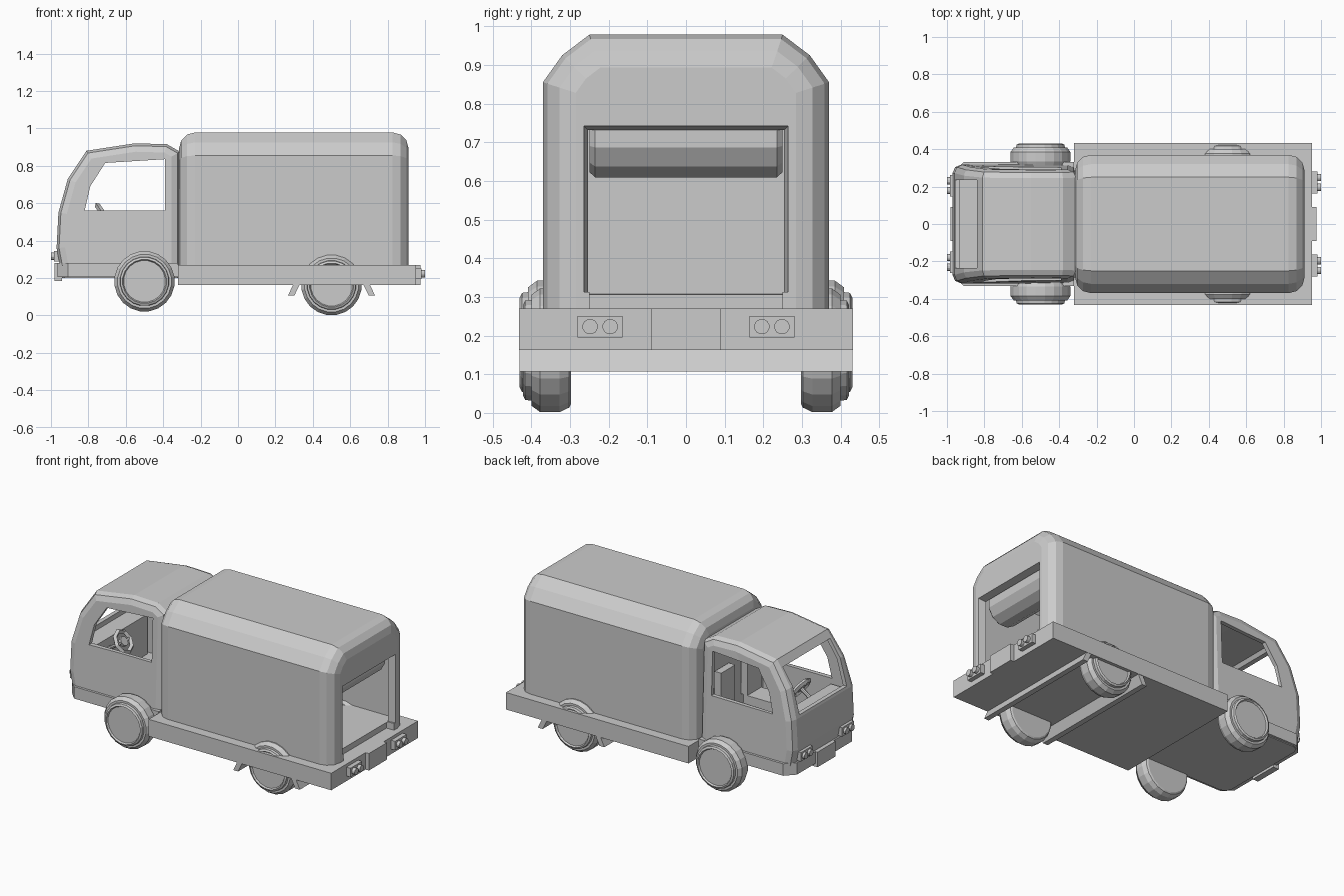
import bpy, bmesh, math
from mathutils import Vector

if "Cube" in bpy.data.objects:
    bpy.data.objects.remove(bpy.data.objects["Cube"])


def finish(bm, name):
    bmesh.ops.recalc_face_normals(bm, faces=bm.faces)
    me = bpy.data.meshes.new(name)
    bm.to_mesh(me)
    bm.free()
    ob = bpy.data.objects.new(name, me)
    bpy.context.collection.objects.link(ob)
    return ob


def prism(name, prof, axis, t0, t1, bevel=0, seg=2, shape=None):
    """Extrude a 2D profile along an axis; optionally round the end outlines."""
    put = {'x': lambda a, b, t: (t, a, b),
           'y': lambda a, b, t: (a, t, b),
           'z': lambda a, b, t: (a, b, t)}[axis]
    bm = bmesh.new()
    rings = [[bm.verts.new(put(a, b, t)) for a, b in prof] for t in (t0, t1)]
    n = len(prof)
    for r in rings:
        bm.faces.new(r)
    for i in range(n):
        j = (i + 1) % n
        bm.faces.new((rings[0][i], rings[0][j], rings[1][j], rings[1][i]))
    if bevel:
        low = min(p[1] for p in prof)
        edges = []
        for r in rings:
            for i in range(n):
                a, b = r[i], r[(i + 1) % n]
                if max(a.co.z, b.co.z) > low + 1e-4:
                    edges.append(bm.edges.get((a, b)))
        bmesh.ops.recalc_face_normals(bm, faces=bm.faces)
        bmesh.ops.bevel(bm, geom=edges, offset=bevel, segments=seg, profile=0.5,
                        affect='EDGES', clamp_overlap=True)
    if shape:
        for v in bm.verts:
            shape(v.co)
    return finish(bm, name)


def box(name, x0, x1, y0, y1, z0, z1):
    return prism(name, [(x0, y0), (x1, y0), (x1, y1), (x0, y1)], 'z', z0, z1)


def lathe(name, prof, centre, axis, n):
    """Rings of (radius, offset) round the x or y axis, capped at both ends."""
    bm = bmesh.new()
    rings = []
    for r, t in prof:
        ring = []
        for k in range(n):
            a = 2 * math.pi * (k + 0.5) / n
            c, s = r * math.cos(a), r * math.sin(a)
            off = (c, t, s) if axis == 'y' else (t, c, s)
            ring.append(bm.verts.new(Vector(centre) + Vector(off)))
        rings.append(ring)
    for p, q in zip(rings, rings[1:]):
        for k in range(n):
            bm.faces.new((p[k], p[(k + 1) % n], q[(k + 1) % n], q[k]))
    bm.faces.new(rings[0])
    bm.faces.new(rings[-1])
    return finish(bm, name)


def apply(ob, mod):
    bpy.context.view_layer.objects.active = ob
    bpy.ops.object.modifier_apply(modifier=mod.name)


def hollow(ob, thickness):
    m = ob.modifiers.new("shell", 'SOLIDIFY')
    m.thickness, m.offset, m.use_even_offset = thickness, -1, True
    apply(ob, m)


def cut(ob, cutter):
    m = ob.modifiers.new("cut", 'BOOLEAN')
    m.operation, m.solver, m.object = 'DIFFERENCE', 'EXACT', cutter
    apply(ob, m)
    bpy.data.objects.remove(cutter)


# cab shell with tapered upper sides and open windows
def taper(co):
    if co.z > 0.55:
        co.y *= 1 - 0.1 * (co.z - 0.55) / 0.37


cab_side = [(-0.94, 0.2), (-0.97, 0.36), (-0.96, 0.55), (-0.91, 0.73), (-0.81, 0.88),
            (-0.55, 0.92), (-0.38, 0.915), (-0.31, 0.875), (-0.31, 0.2)]
cab = prism("cab", cab_side, 'y', -0.317, 0.317, 0.045, 2, taper)
hollow(cab, 0.025)
cut(cab, prism("side_window_cutter", [(-0.82, 0.56), (-0.79, 0.69), (-0.71, 0.815),
                                      (-0.39, 0.835), (-0.39, 0.56)], 'y', -0.5, 0.5))
cut(cab, box("windscreen_cutter", -1.1, -0.8, -0.235, 0.235, 0.565, 0.835))

# bumper belt around the cab
prism("bumper_belt", [(-0.965, -0.275), (-0.91, -0.332), (-0.32, -0.332), (-0.32, 0.332),
                      (-0.91, 0.332), (-0.965, 0.275)], 'z', 0.205, 0.28)

# cab interior
box("dashboard", -0.935, -0.82, -0.27, 0.27, 0.23, 0.53)
for s, side in ((-1, "left"), (1, "right")):
    y0, y1 = sorted((s * 0.06, s * 0.2))
    box(side + "_seat_cushion", -0.56, -0.36, y0, y1, 0.22, 0.42)
    box(side + "_seat_back", -0.385, -0.34, y0, y1, 0.42, 0.66)
wheel_pos, tilt = Vector((-0.715, -0.12, 0.535)), math.radians(55)
bpy.ops.mesh.primitive_torus_add(major_segments=8, minor_segments=4, major_radius=0.065,
                                 minor_radius=0.015, location=wheel_pos, rotation=(0, tilt, 0))
bpy.context.object.name = "steering_wheel"
axis = Vector((math.sin(tilt), 0, math.cos(tilt)))
for name, r, d, shift in (("steering_hub", 0.03, 0.02, 0), ("steering_column", 0.012, 0.16, -0.08)):
    bpy.ops.mesh.primitive_cylinder_add(vertices=8, radius=r, depth=d,
                                        location=wheel_pos + axis * shift, rotation=(0, tilt, 0))
    bpy.context.object.name = name
bpy.ops.mesh.primitive_cube_add(size=1, location=wheel_pos, rotation=(0, tilt, 0),
                                scale=(0.012, 0.13, 0.01))
bpy.context.object.name = "steering_spoke"

# cargo body, hollow, with a tapered rear doorway
half = [(0.37, 0.265), (0.37, 0.855), (0.32, 0.925), (0.25, 0.978)]
cargo = prism("cargo_body", half + [(-a, b) for a, b in reversed(half)], 'x',
              -0.315, 0.912, 0.085, 3)
hollow(cargo, 0.045)


def flare(co):
    if co.x < 0.9:
        co.y *= 0.25 / 0.265
        if co.z > 0.5:
            co.z -= 0.015


cut(cargo, prism("doorway_cutter", [(-0.265, 0.312), (0.265, 0.312), (0.265, 0.743),
                                    (-0.265, 0.743)], 'x', 0.85, 0.915, shape=flare))
cut(cargo, box("sill_cutter", 0.86, 0.95, -0.25, 0.25, 0.2, 0.32))

# rolled door inside the doorway
lathe("rolled_door", [(0.095, -0.25), (0.11, -0.235), (0.11, 0.235), (0.095, 0.25)],
      (0.755, 0, 0.715), 'y', 12)

# flat bed and the slanted cross bars under it
box("bed", -0.32, 0.952, -0.432, 0.432, 0.163, 0.27)
for s, end in ((-1, "front"), (1, "rear")):
    bar = [(0.17, 0.165), (0.205, 0.165), (0.232, 0.107), (0.198, 0.107)]
    prism(end + "_cross_bar", [(0.5 + s * a, b) for a, b in bar], 'y', -0.43, 0.43)

# wheels
tyre = [(0.14, 0.305), (0.15, 0.31), (0.162, 0.335), (0.162, 0.385), (0.145, 0.408),
        (0.132, 0.408), (0.13, 0.424), (0.118, 0.43), (0.112, 0.42)]
for s, side in ((-1, "left"), (1, "right")):
    for end, x, z, inset in (("front", -0.5, 0.182, 0), ("rear", 0.5, 0.162, 0.008)):
        lathe(f"{end}_{side}_wheel", [(r, s * (t - inset)) for r, t in tyre], (x, 0, z), 'y', 20)

# lamps and plates at both ends
for d, end, x, z in ((-1, "head", -0.955, 0.316), (1, "tail", 0.95, 0.223)):
    for s, side in ((-1, "left"), (1, "right")):
        yc = s * (0.205 if d < 0 else 0.222)
        x0, x1 = sorted((x, x + d * 0.03))
        box(f"{side}_{end}lamp_housing", x0, x1, yc - 0.058, yc + 0.058, z - 0.028, z + 0.028)
        for k in (-1, 1):
            lathe(f"{side}_{end}lamp", [(0.02, 0), (0.02, d * (1.0 - abs(x)))],
                  (x, yc + k * 0.026, z), 'x', 12)
box("rear_plate", 0.95, 0.975, -0.09, 0.09, 0.163, 0.27)
box("front_plate", -0.98, -0.94, -0.09, 0.09, 0.185, 0.28)
